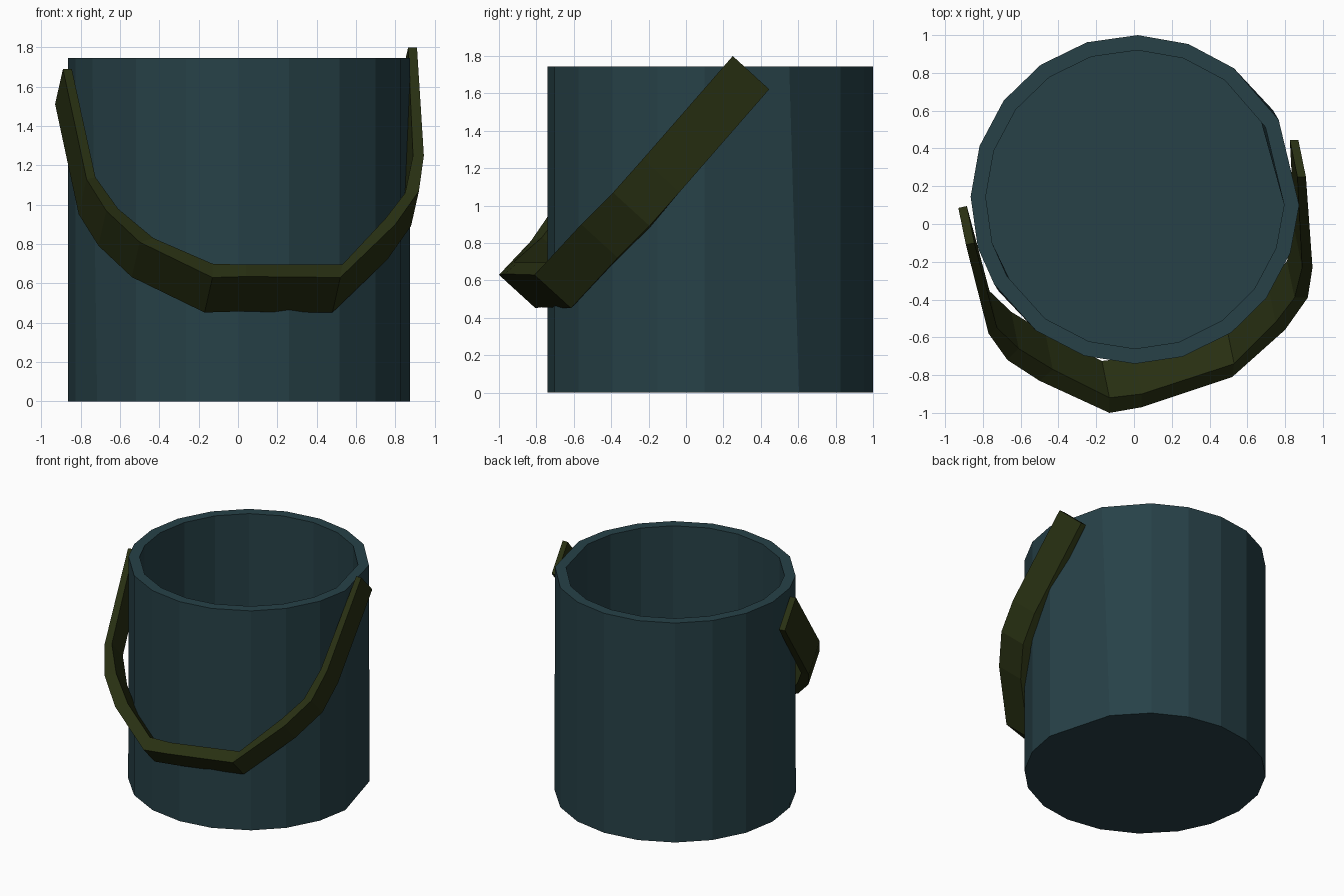
import bpy, math
from mathutils import Vector

if "Cube" in bpy.data.objects:
    bpy.data.objects.remove(bpy.data.objects["Cube"])


def material(name, rgb):
    m = bpy.data.materials.new(name)
    m.diffuse_color = (*rgb, 1)
    m.use_nodes = True
    m.node_tree.nodes["Principled BSDF"].inputs["Base Color"].default_value = m.diffuse_color
    return m


def make(name, verts, faces, mat):
    me = bpy.data.meshes.new(name)
    me.from_pydata([tuple(v) for v in verts], [], faces)
    me.materials.append(mat)
    ob = bpy.data.objects.new(name, me)
    bpy.context.collection.objects.link(ob)
    return ob


teal = material("dark teal", (0.020, 0.053, 0.064))
olive = material("dark olive", (0.021, 0.029, 0.006))

# Bucket: slightly uneven ring of sides, rim, inner wall and floor
top = [-2, 29, 53, 71, 89, 107, 125, 143, 161, 179, 197,
       211, 233, 252, 270, 287, 306, 323, 341]
low = [33 if a == 29 else 214 if a == 211 else a for a in top]
n = len(top)


def ring(angles, r, z):
    return [(0.005 + r * math.cos(math.radians(a)),
             0.13 + r * math.sin(math.radians(a)), z) for a in angles]


verts = (ring(low, 0.87, 0) + ring(top, 0.87, 1.745)
         + ring(top, 0.79, 1.745) + ring(low, 0.79, 0.08))
faces = [tuple(reversed(range(n))), tuple(range(3 * n, 4 * n))]
for k in range(3):
    for i in range(n):
        j = (i + 1) % n
        faces.append((k * n + i, k * n + j, (k + 1) * n + j, (k + 1) * n + i))
make("bucket", verts, faces, teal)

# Handle: flat band hanging in front, swept along its upper outer and inner edges
outer = [(-.89, -.11, 1.69), (-.77, -.58, 1.13), (-.67, -.72, .97), (-.50, -.83, .81),
         (-.13, -1.0, .63), (.04, -.97, .635), (.52, -.81, .63), (.80, -.56, .90),
         (.92, -.39, 1.07), (.945, -.23, 1.25), (.91, .25, 1.80)]
inner = [(-.845, -.10, 1.69), (-.725, -.55, 1.14), (-.61, -.66, .98), (-.43, -.77, .83),
         (-.13, -.92, .70), (.04, -.90, .695), (.53, -.74, .695), (.75, -.52, .93),
         (.85, -.39, 1.06), (.89, -.23, 1.25), (.865, .25, 1.80)]
verts, faces = [], []
for o, i in zip(outer, inner):
    o, i = Vector(o), Vector(i)
    w = Vector((-.04, .195, -.178))          # band width direction
    verts += [o, i, i + w, o + w]
for s in range(len(outer) - 1):
    b = 4 * s
    for k in range(4):
        m = (k + 1) % 4
        faces.append((b + k, b + m, b + 4 + m, b + 4 + k))
e = len(verts) - 4
faces += [(3, 2, 1, 0), (e, e + 1, e + 2, e + 3)]
make("handle", verts, faces, olive)

# Consistent outward normals
import bmesh
for ob in bpy.context.collection.objects:
    bm = bmesh.new()
    bm.from_mesh(ob.data)
    bmesh.ops.recalc_face_normals(bm, faces=bm.faces)
    bm.to_mesh(ob.data)
    bm.free()
